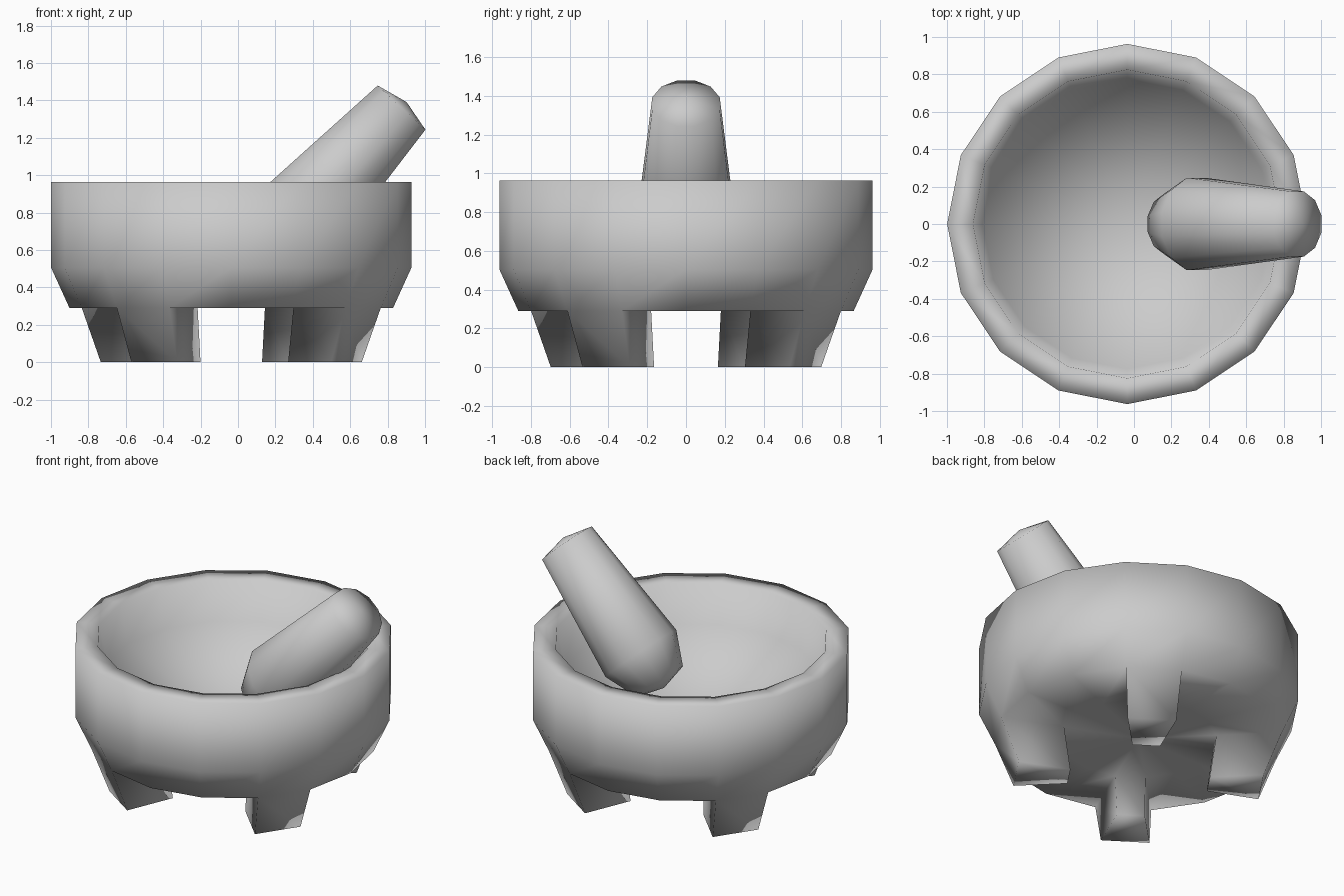
import bpy, bmesh
from math import sin, cos, pi, atan2
from mathutils import Matrix

if "Cube" in bpy.data.objects:
    bpy.data.objects.remove(bpy.data.objects["Cube"])


def lathe(bm, profile, sides, offset=0.0):
    """Revolve (radius, z) points; zero radius at either end makes a pole. Returns face rows."""
    rings = []
    for r, z in profile:
        if r == 0:
            rings.append([bm.verts.new((0, 0, z))] * sides)
        else:
            rings.append([bm.verts.new((r * cos(offset + 2 * pi * k / sides),
                                        r * sin(offset + 2 * pi * k / sides), z))
                          for k in range(sides)])
    rows = []
    for a, b in zip(rings, rings[1:]):
        row = []
        for k in range(sides):
            j = (k + 1) % sides
            corners = list(dict.fromkeys((a[k], a[j], b[j], b[k])))
            row.append(bm.faces.new(corners))
        rows.append(row)
    return rows


def finish(bm, name, matrix):
    bmesh.ops.recalc_face_normals(bm, faces=bm.faces)
    bm.transform(matrix)
    for f in bm.faces:
        f.smooth = True
    mesh = bpy.data.meshes.new(name)
    bm.to_mesh(mesh)
    bm.free()
    obj = bpy.data.objects.new(name, mesh)
    bpy.context.collection.objects.link(obj)
    return obj


# Mortar bowl: underside, outer wall, flat rim, hollow
bm = bmesh.new()
rows = lathe(bm, [(0, 0.29), (0.47, 0.29), (0.865, 0.29), (0.963, 0.505), (0.963, 0.963),
                  (0.825, 0.963), (0.775, 0.71), (0, 0.345)], 16)

# Four legs pulled down from every fourth underside sector
sectors = [rows[1][k] for k in (2, 6, 10, 14)]
for f in bmesh.ops.extrude_discrete_faces(bm, faces=sectors)["faces"]:
    for v in f.verts:
        r = v.co.xy.length
        s = (0.755 if r > 0.6 else 0.43) / r
        v.co = (v.co.x * s, v.co.y * s, 0)
finish(bm, "mortar_bowl", Matrix.Translation((-0.036, 0, 0)))

# Pestle leaning on the rim
bm = bmesh.new()
lathe(bm, [(0, -0.16), (0.167, -0.115), (0.256, 0.09), (0.18, 0.89), (0, 0.93)], 12, pi / 12)
finish(bm, "pestle", Matrix.Translation((0.27, 0, 0.708)) @ Matrix.Rotation(atan2(0.68, 0.735), 4, 'Y'))
